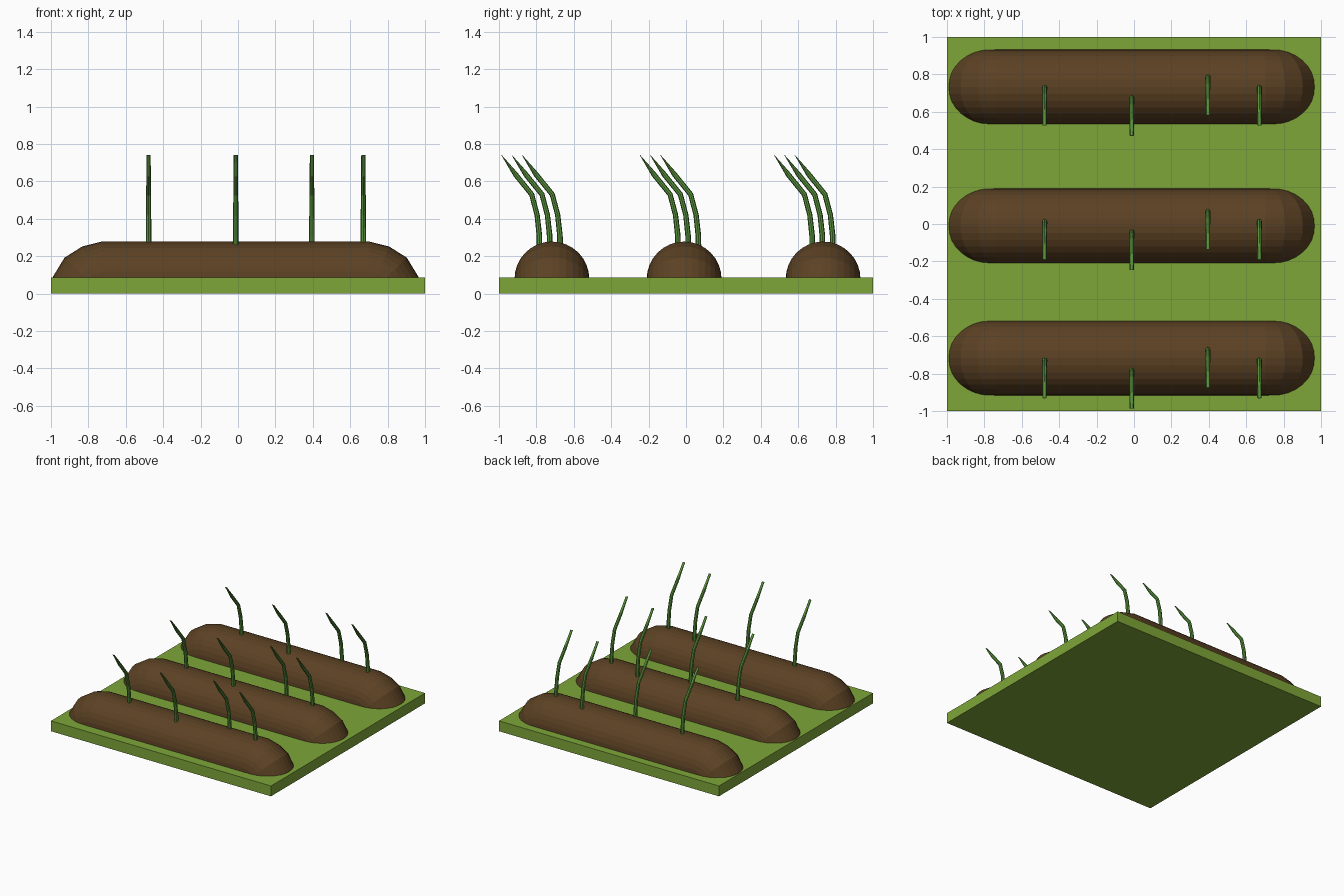
import bpy, bmesh, math
from mathutils import Vector

if "Cube" in bpy.data.objects:
    bpy.data.objects.remove(bpy.data.objects["Cube"])


def material(name, rgb):
    m = bpy.data.materials.new(name)
    m.diffuse_color = (*rgb, 1)
    m.use_nodes = True
    m.node_tree.nodes["Principled BSDF"].inputs["Base Color"].default_value = m.diffuse_color
    return m


GRASS = material("grass_green", (0.21, 0.38, 0.04))
SOIL = material("soil_brown", (0.105, 0.053, 0.017))
LEAF = material("leaf_green", (0.10, 0.30, 0.045))


def loft(name, rings, mat, closed):
    """Skin a list of rings; closed rings get end caps."""
    bm = bmesh.new()
    vr = [[bm.verts.new(p) for p in r] for r in rings]
    n = len(vr[0])
    for a, b in zip(vr, vr[1:]):
        for i in range(n if closed else n - 1):
            j = (i + 1) % n
            bm.faces.new((a[i], a[j], b[j], b[i]))
    if closed:
        bm.faces.new(vr[0][::-1])
        bm.faces.new(vr[-1])
    bmesh.ops.recalc_face_normals(bm, faces=bm.faces)
    me = bpy.data.meshes.new(name)
    bm.to_mesh(me)
    bm.free()
    me.materials.append(mat)
    ob = bpy.data.objects.new(name, me)
    bpy.context.collection.objects.link(ob)
    # open half tubes: make sure the skin faces outwards (up)
    if not closed and sum(p.normal.z * p.area for p in me.polygons) < 0:
        me.flip_normals()
    return ob


# grass slab
bpy.ops.mesh.primitive_cube_add(size=1, location=(0, 0, 0.0425))
slab = bpy.context.object
slab.name = "grass_slab"
slab.scale = (2, 2, 0.085)
slab.data.materials.append(GRASS)

# soil mound: half tube whose ends bend down into the slab
R, STEPS = 0.2, 16
CROWN = [(0.715, 0.278, 0), (0.82, 0.252, 23), (0.915, 0.192, 46),
         (0.977, 0.09, 72), (0.985, 0.01, 90)]      # x, z, tilt


def mound_ring(x, z, tilt, side, yc):
    t = math.radians(tilt)
    n = Vector((side * math.sin(t), 0, math.cos(t)))
    c = Vector((-0.0125 + side * x, yc, z)) - n * R
    return [c + R * (Vector((0, math.cos(a), 0)) + n * math.sin(a))
            for a in (math.pi * i / STEPS for i in range(STEPS + 1))]


# sprout: bent tube ending in a flat, wedge-like tip
PATH = [(0.207, 0.22), (0.206, 0.31), (0.194, 0.42), (0.165, 0.53), (0.08, 0.635), (0.004, 0.74)]
WIDTH = [(0.015, 0.015), (0.015, 0.015), (0.014, 0.014), (0.013, 0.014), (0.012, 0.014), (0.011, 0.001)]


def sprout(name, x, y):
    rings = []
    for k, (py, pz) in enumerate(PATH):
        a, b = PATH[max(k - 1, 0)], PATH[min(k + 1, len(PATH) - 1)]
        d = Vector((0, b[0] - a[0], b[1] - a[1])).normalized()
        n = Vector((0, d.z, -d.y))
        w, t = WIDTH[k]
        rings.append([Vector((x + w * math.cos(q), y + py, pz)) + n * t * math.sin(q)
                      for q in (math.tau * i / 8 for i in range(8))])
    loft(name, rings, LEAF, True)


# three rows: mound centre y, tip y of the foremost sprout
for r, (yc, tip) in enumerate([(-0.717, -0.99), (-0.01, -0.25), (0.733, 0.468)], 1):
    rings = [mound_ring(*c, -1, yc) for c in reversed(CROWN)]
    rings += [mound_ring(*c, 1, yc) for c in CROWN]
    loft(f"soil_mound_{r}", rings, SOIL, False)
    for s, (x, dy) in enumerate([(-0.478, 0.055), (-0.012, 0), (0.395, 0.11), (0.67, 0.055)], 1):
        sprout(f"sprout_{r}_{s}", x, tip + dy)
